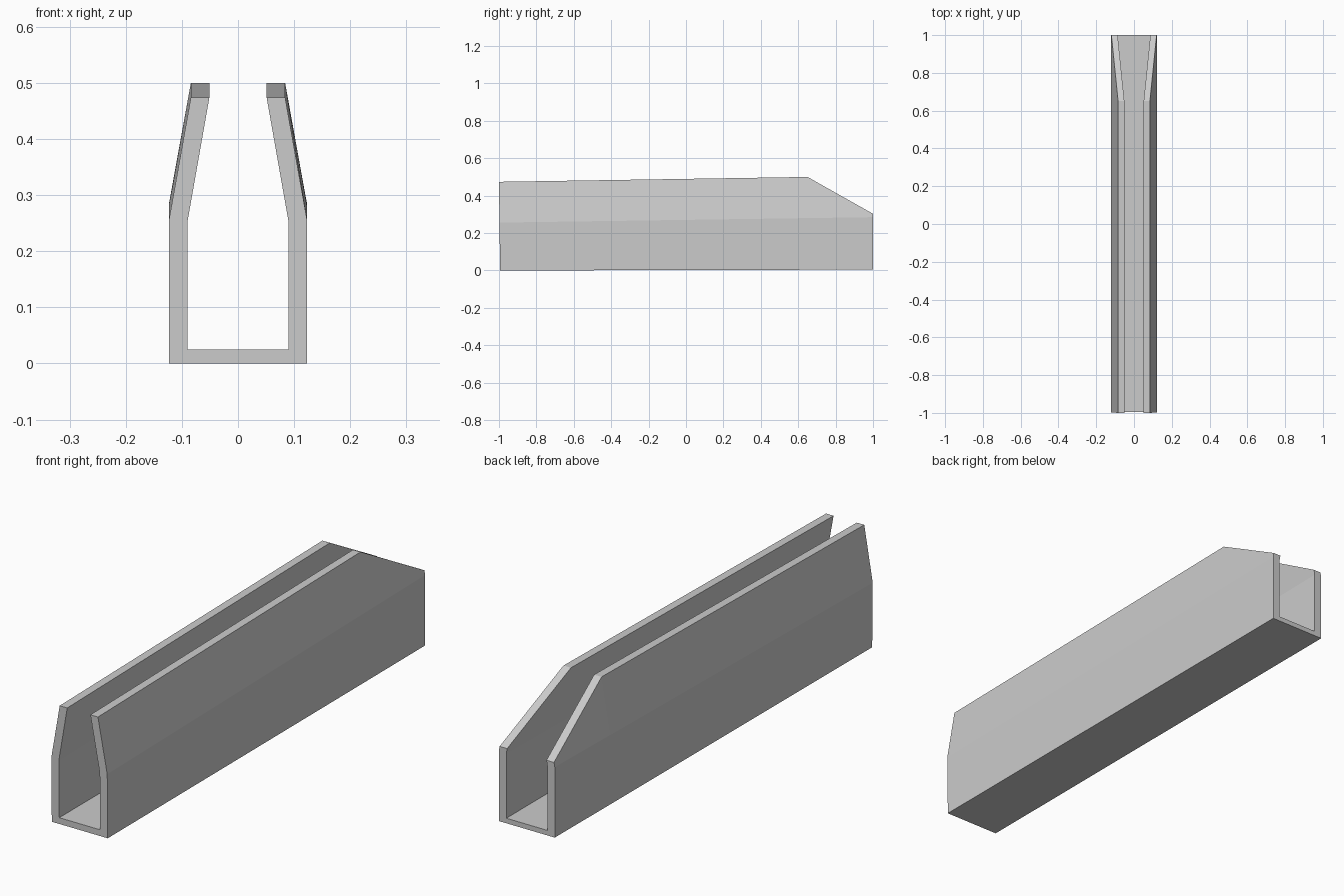
import bpy
import bmesh

cube = bpy.data.objects.get("Cube")
if cube:
    bpy.data.objects.remove(cube, do_unlink=True)

# Plain grey material
grey = bpy.data.materials.new("plain grey")
grey.use_nodes = True
colour = (0.6, 0.6, 0.6, 1)
grey.diffuse_color = colour
grey.node_tree.nodes["Principled BSDF"].inputs["Base Color"].default_value = colour

OUTER, INNER = 0.123, 0.09
WALL = OUTER - INNER


def section(y_low, y_high, base, bend, top_x, top):
    """Closed U-shaped profile whose walls lean inward above the bend."""
    half = [(OUTER, base), (OUTER, bend), (top_x, top),
            (top_x - WALL, top), (INNER, bend - 0.003), (INNER, 0.025)]
    loop = half + [(-x, z) for x, z in reversed(half)]
    return [(x, y_low + (y_high - y_low) * z / top, z) for x, z in loop]


# Front mouth, start of the rear slope, and the low rear end
sections = [
    section(-0.994, -1.0, 0.0, 0.256, 0.084, 0.474),
    section(0.65, 0.65, 0.004, 0.28, 0.084, 0.5),
    section(1.0, 1.0, 0.005, 0.285, 0.1195, 0.303),
]

# Loft the channel through the sections
bm = bmesh.new()
rings = [[bm.verts.new(p) for p in s] for s in sections]
count = len(rings[0])
for a, b in zip(rings, rings[1:]):
    for i in range(count):
        j = (i + 1) % count
        bm.faces.new((a[i], a[j], b[j], b[i]))

# Cap both ends with wall and floor strips
for ring in (rings[0], rings[-1]):
    for i in range(count // 2):
        k = count - 1 - i
        if i in (1, 0):
            for side in ((i, i + 1, 4 - i, 5 - i), (k, k - 1, 7 + i, 6 + i)):
                bm.faces.new([ring[n] for n in side])
    bm.faces.new([ring[n] for n in (0, 5, 6, 11)])

bmesh.ops.recalc_face_normals(bm, faces=bm.faces)
mesh = bpy.data.meshes.new("channel")
bm.to_mesh(mesh)
bm.free()
mesh.materials.append(grey)
channel = bpy.data.objects.new("channel", mesh)
bpy.context.collection.objects.link(channel)
